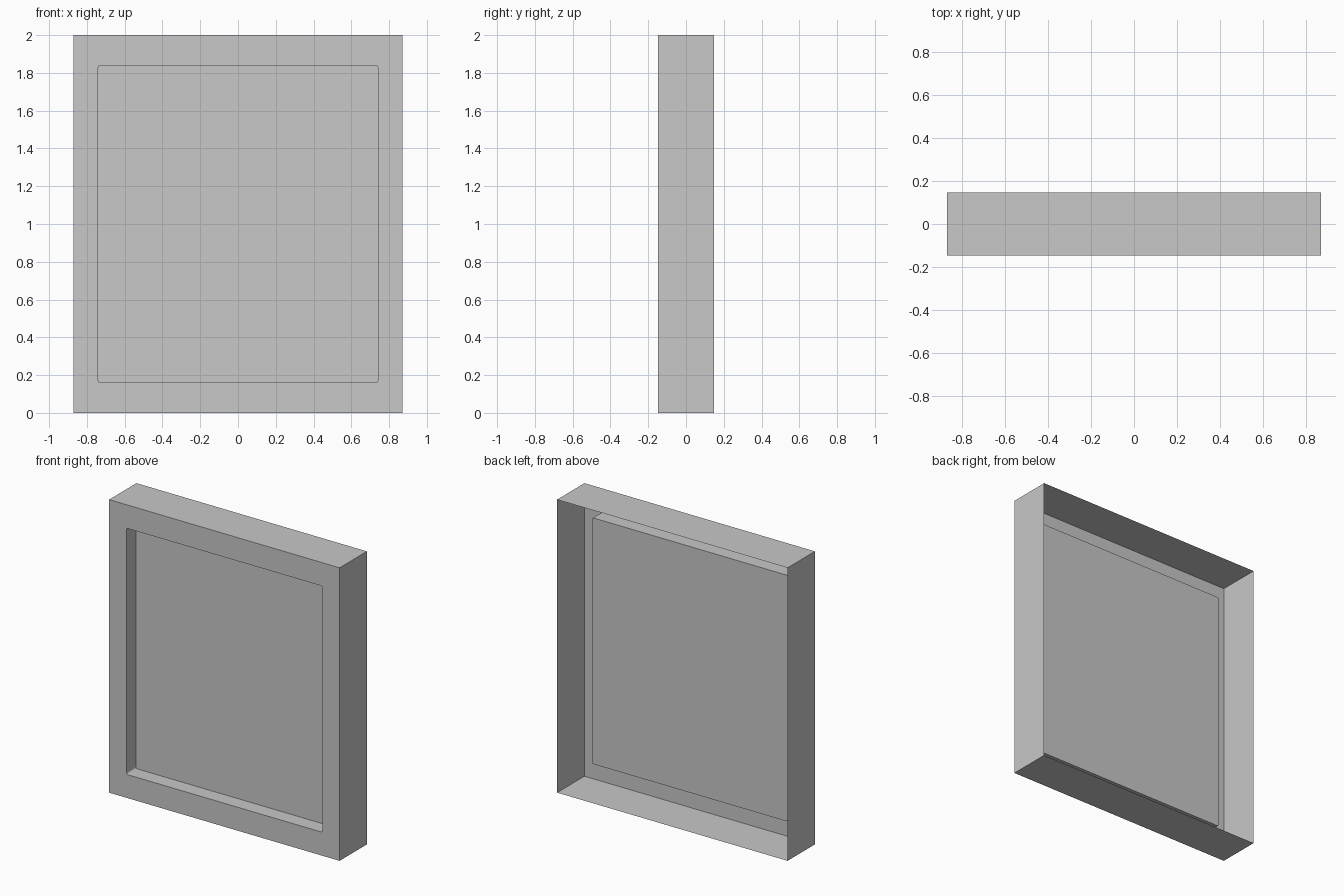
import bpy
import bmesh
from math import cos, sin, pi

cube = bpy.data.objects.get("Cube")
if cube:
    bpy.data.objects.remove(cube, do_unlink=True)

HEIGHT = 2.0
HALF_WIDTH = 0.87
HALF_DEPTH = 0.147
BORDER = 0.16        # frame width above and below the recess
OPENING = 0.74       # half width of the recess
RECESS = 0.104
RADIUS = 0.012
STEPS = 3            # segments per rounded corner

grey = bpy.data.materials.new("plain grey")
grey.use_nodes = True
grey.diffuse_color = (0.58, 0.58, 0.58, 1)
grey.node_tree.nodes["Principled BSDF"].inputs["Base Color"].default_value = grey.diffuse_color


def ring(bm, half_x, half_z, y, radius=0.0):
    """Rectangle with rounded corners, anticlockwise from the front."""
    verts = []
    for quarter, (sx, sz) in enumerate([(1, 1), (-1, 1), (-1, -1), (1, -1)]):
        for step in range(STEPS + 1):
            angle = (quarter + step / STEPS) * pi / 2
            x = sx * (half_x - radius) + radius * cos(angle)
            z = sz * (half_z - radius) + radius * sin(angle)
            verts.append(bm.verts.new((x, y, HEIGHT / 2 + z)))
    return verts


def build(name, sections, capped=False):
    """Join successive rings into an open sheet, with an optional end face."""
    bm = bmesh.new()
    rings = [ring(bm, *section) for section in sections]
    for a, b in zip(rings, rings[1:]):
        for i in range(len(a)):
            j = (i + 1) % len(a)
            bm.faces.new((a[i], a[j], b[j], b[i]))
    if capped:
        bm.faces.new(rings[-1])
    bmesh.ops.remove_doubles(bm, verts=bm.verts, dist=0.0001)
    mesh = bpy.data.meshes.new(name)
    bm.to_mesh(mesh)
    bm.free()
    mesh.materials.append(grey)
    obj = bpy.data.objects.new(name, mesh)
    bpy.context.collection.objects.link(obj)
    return obj


half_z = HEIGHT / 2
opening = (OPENING, half_z - BORDER)

# Thin outer walls, open at the back, with the front border
build("outer_frame", [
    (HALF_WIDTH, half_z, HALF_DEPTH),
    (HALF_WIDTH, half_z, -HALF_DEPTH),
    (*opening, -HALF_DEPTH, RADIUS),
])

# Shallow recess and its flat panel
build("recessed_panel", [
    (*opening, -HALF_DEPTH, RADIUS),
    (*opening, -HALF_DEPTH + RECESS, RADIUS),
], capped=True)
